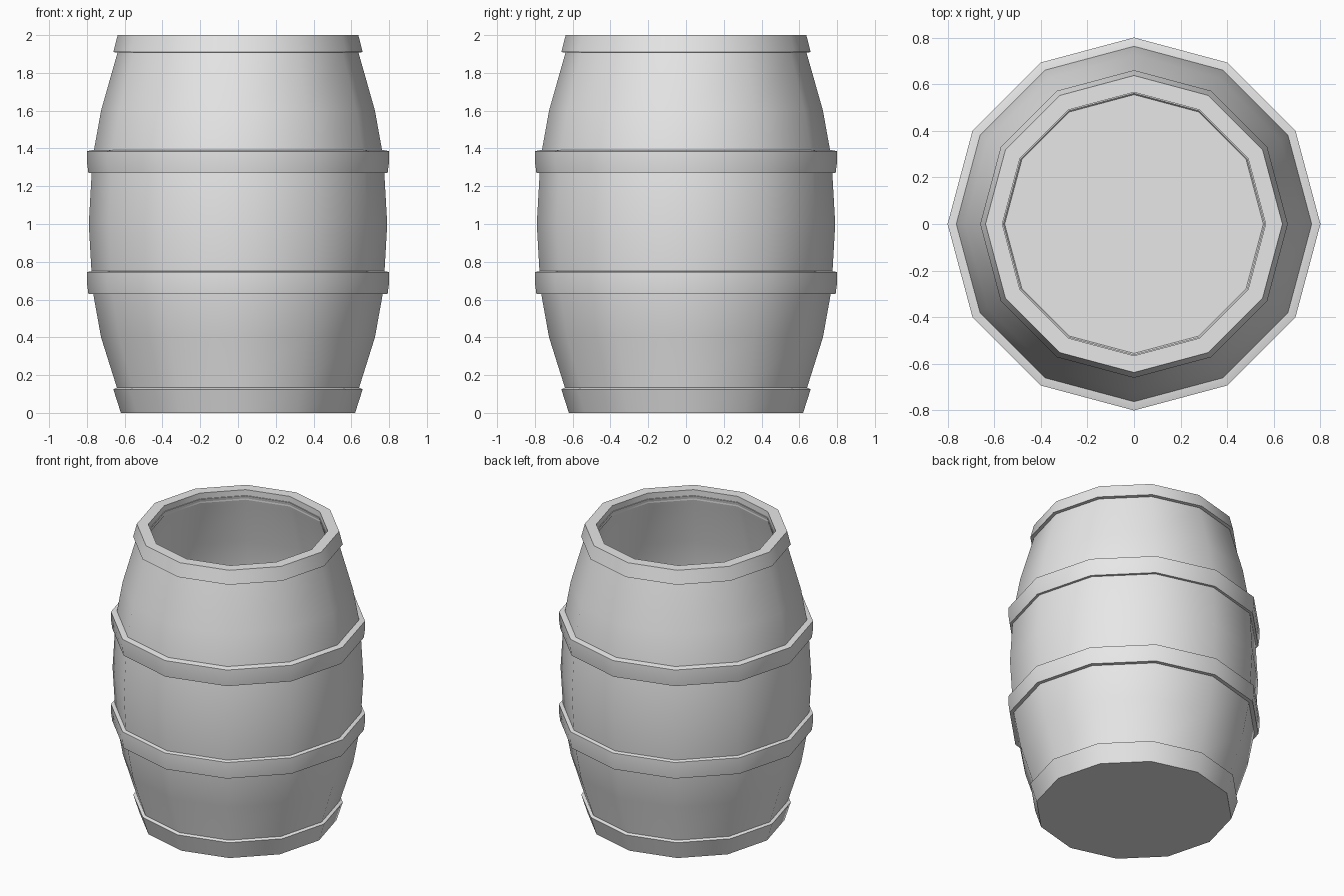
import bpy, bmesh
from math import cos, sin, radians, tau

cube = bpy.data.objects.get("Cube")
if cube:
    bpy.data.objects.remove(cube, do_unlink=True)

SIDES = 12

grey = bpy.data.materials.new("plain grey")
grey.use_nodes = True
grey.diffuse_color = (0.8, 0.8, 0.8, 1)
grey.node_tree.nodes["Principled BSDF"].inputs["Base Color"].default_value = grey.diffuse_color


def lathe(name, profile, closed):
    """Spin (radius, height) points; closed makes a ring, otherwise both ends are capped."""
    bm = bmesh.new()
    rings = [[bm.verts.new((r * cos(tau * i / SIDES), r * sin(tau * i / SIDES), z))
              for i in range(SIDES)] for r, z in profile]
    pairs = list(zip(rings, rings[1:]))
    if closed:
        pairs.append((rings[-1], rings[0]))
    else:
        bm.faces.new(rings[0])
        bm.faces.new(rings[-1])
    for low, high in pairs:
        for i in range(SIDES):
            j = (i + 1) % SIDES
            bm.faces.new((low[i], low[j], high[j], high[i]))
    bmesh.ops.recalc_face_normals(bm, faces=bm.faces)
    mesh = bpy.data.meshes.new(name)
    bm.to_mesh(mesh)
    bm.free()
    mesh.materials.append(grey)
    obj = bpy.data.objects.new(name, mesh)
    bpy.context.collection.objects.link(obj)
    bpy.ops.object.select_all(action="DESELECT")
    obj.select_set(True)
    bpy.context.view_layer.objects.active = obj
    bpy.ops.object.shade_smooth_by_angle(angle=radians(40))
    return obj


# Hollow bulging body: outer wall going up, inner wall going down to the floor
outer = [(0.62, 0), (0.64, 0.13), (0.725, 0.4), (0.77, 0.65), (0.79, 1),
         (0.77, 1.35), (0.725, 1.6), (0.64, 1.9), (0.625, 1.96)]
inner = [(r - 0.065, max(z, 0.1)) for r, z in reversed(outer)]
lathe("barrel_body", outer + inner, closed=False)

# Two hoops around the belly
for name, z in (("lower_hoop", 0.63), ("upper_hoop", 1.27)):
    lathe(name, [(0.75, z), (0.792, z), (0.8, z + 0.06), (0.8, z + 0.115),
                 (0.77, z + 0.122), (0.75, z + 0.122)], closed=True)

# Foot hoop and the top hoop that also forms the flat rim
lathe("foot_hoop", [(0.6, 0.01), (0.62, 0), (0.66, 0.125), (0.638, 0.135), (0.6, 0.13)], closed=True)
lathe("rim_hoop", [(0.565, 1.93), (0.565, 2), (0.637, 2), (0.66, 1.91), (0.62, 1.905)], closed=True)
